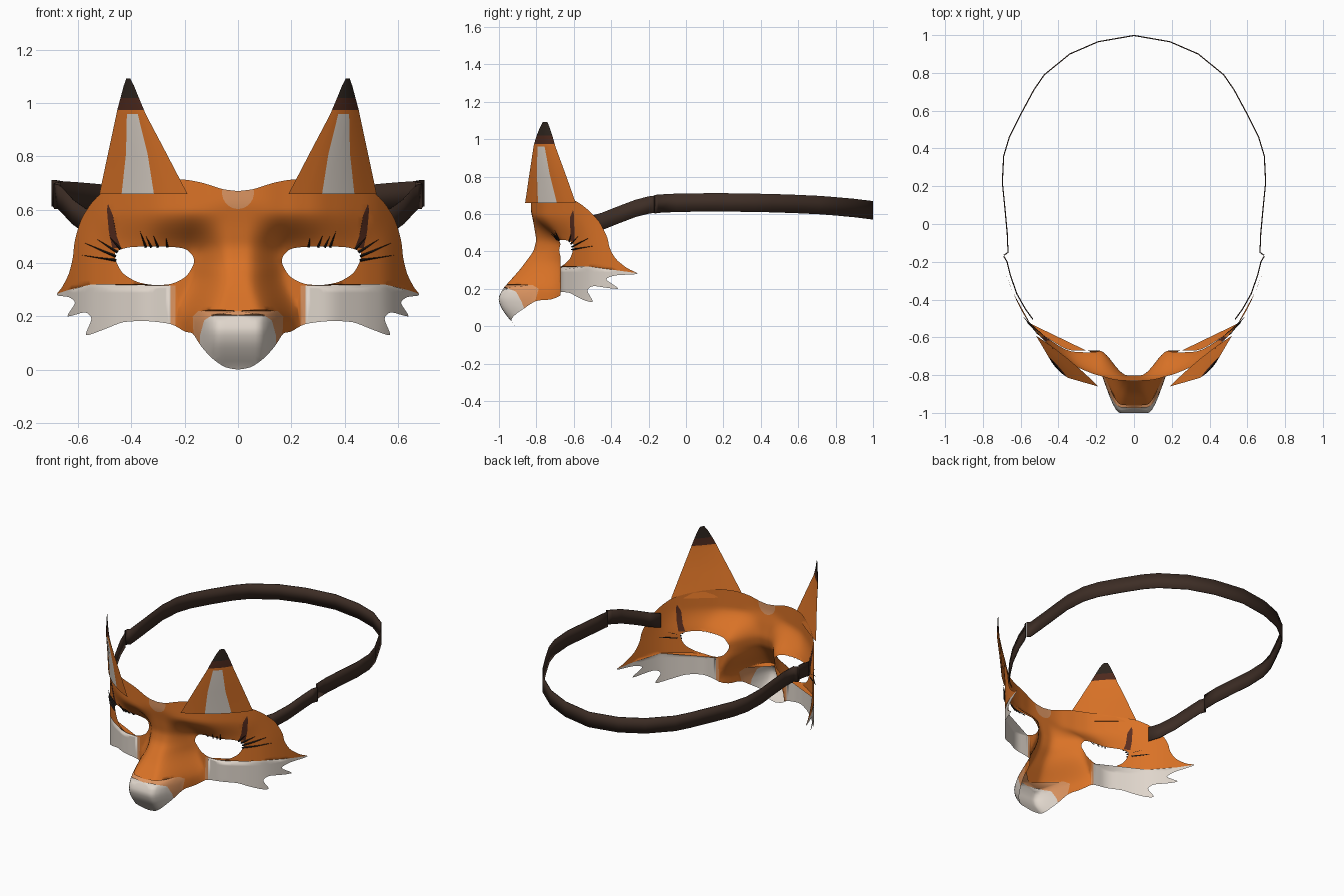
import bpy, bmesh, math
from mathutils import Vector, geometry

if "Cube" in bpy.data.objects:
    bpy.data.objects.remove(bpy.data.objects["Cube"])

COLOURS = {
    "orange": (0.70, 0.17, 0.02), "pale_orange": (0.72, 0.30, 0.12),
    "cream": (0.74, 0.67, 0.60), "brow_brown": (0.10, 0.027, 0.014),
    "ear_brown": (0.075, 0.022, 0.012), "tip_black": (0.027, 0.018, 0.013),
    "strap_brown": (0.048, 0.027, 0.019), "lash_black": (0.01, 0.008, 0.007),
}
MATS = {}
for name, c in COLOURS.items():
    MATS[name] = bpy.data.materials.new(name)
    MATS[name].diffuse_color = (*c, 1)


def make_object(name, verts, faces, mats, indices=None, angle=40, solid=0):
    """Mesh object of the right half, mirrored to the left."""
    me = bpy.data.meshes.new(name)
    me.from_pydata([tuple(v) for v in verts], [], faces)
    for m in mats:
        me.materials.append(MATS[m])
    if indices:
        me.polygons.foreach_set("material_index", indices)
    ob = bpy.data.objects.new(name, me)
    bpy.context.collection.objects.link(ob)
    bpy.ops.object.select_all(action="DESELECT")
    ob.select_set(True)
    bpy.context.view_layer.objects.active = ob
    bpy.ops.object.shade_smooth_by_angle(angle=math.radians(angle))
    mir = ob.modifiers.new("mirror", "MIRROR")
    mir.use_clip = True
    mir.merge_threshold = 0.0005
    if solid:
        s = ob.modifiers.new("thickness", "SOLIDIFY")
        s.thickness = solid
        s.offset = 0
    return ob


def lerp(a, b, t):
    return a + (b - a) * t


def interp(table, x):
    for (x0, y0), (x1, y1) in zip(table, table[1:]):
        if x <= x1:
            return lerp(y0, y1, max(0, (x - x0) / (x1 - x0)))
    (x0, y0), (x1, y1) = table[-2:]
    return lerp(y0, y1, (x - x0) / (x1 - x0))


def soft(table, x, r=0.03):
    return sum(interp(table, x + r * k) for k in (-1, -.5, 0, .5, 1)) / 5


def smooth(a, b, x):
    t = min(1, max(0, (x - a) / (b - a)))
    return t * t * (3 - 2 * t)


def spline(pts, n=4, closed=False):
    """Catmull-Rom points through a 2D list."""
    out, m = [], len(pts)
    for i in range(m if closed else m - 1):
        idx = [(i + k) % m if closed else min(max(i + k, 0), m - 1) for k in (-1, 0, 1, 2)]
        a, b, c, d = (Vector(pts[j]) for j in idx)
        for k in range(n):
            t = k / n
            out.append(b + (c - a) * 0.4 * (t - 2 * t * t + t ** 3)
                       + (c - b) * (3 * t * t - 2 * t ** 3)
                       + (d - b) * 0.4 * (t ** 3 - t * t))
    if not closed:
        out.append(Vector(pts[-1]))
    return out


def inside(p, poly):
    hit = False
    for a, b in zip(poly, poly[1:] + poly[:1]):
        if (a[1] > p[1]) != (b[1] > p[1]):
            if p[0] < a[0] + (b[0] - a[0]) * (p[1] - a[1]) / (b[1] - a[1]):
                hit = not hit
    return hit


# Depth of the face shell: cheeks, forehead and the muzzle ridge
CHEEK = [(0, -.68), (.17, -.67), (.35, -.67), (.45, -.61), (.5, -.575), (.57, -.51),
         (.6, -.45), (.64, -.37), (.68, -.26)]
BROW = [(0, -.825), (.1, -.82), (.2, -.80), (.3, -.76), (.4, -.685), (.5, -.595),
        (.55, -.53), (.6, -.45), (.64, -.37)]
RIDGE = [(0, -.91), (.05, -.955), (.1, -.99), (.15, -1.005), (.2, -.98), (.3, -.89),
         (.4, -.815), (.46, -.80), (.55, -.815), (.62, -.83), (.7, -.83)]


def depth(x, z):
    x = abs(x)
    base = lerp(soft(CHEEK, x), soft(BROW, x), smooth(.43, .6, z))
    k = smooth(.18, .36, z)
    w = 1 - smooth(lerp(.07, .03, k), lerp(.245, .185, k), x)
    return lerp(base, soft(RIDGE, z, .015), w)


# Face shell outline with cheek fur points, eye hole and painted areas
outline = spline([(0, .67), (.06, .678), (.13, .70), (.2, .713), (.3, .715), (.4, .70),
                  (.5, .67), (.55, .625), (.59, .56), (.613, .48), (.62, .42), (.635, .36),
                  (.66, .31), (.68, .28), (.635, .272), (.612, .25), (.64, .2), (.575, .215),
                  (.55, .19), (.57, .13), (.5, .152), (.43, .178), (.34, .182), (.25, .17),
                  (.2, .143), (.17, .135), (.14, .09), (.1, .045), (.05, .01), (0, 0)])
eye = spline([(.165, .40), (.172, .43), (.2, .453), (.26, .461), (.4, .46), (.46, .44),
              (.455, .4), (.43, .36), (.38, .33), (.32, .318), (.25, .322), (.195, .35)],
             closed=True)
disc = [(.06 * math.sin(a * math.pi / 16), .665 - .062 * math.cos(a * math.pi / 16))
        for a in range(0, 13)]
PAINT = [
    (1, [(.235, .1), (.235, .315), (.26, .315), (.26, .1)]),
    (2, [(.253, .1), (.253, .315), (.55, .32), (.64, .298), (.72, .27), (.72, .1)]),
    (1, [(-.01, .22), (.15, .22), (.17, .2), (.165, .08), (.14, -.05), (-.01, -.05)]),
    (2, [(-.01, .204), (.1, .202), (.127, .185), (.142, .13), (.15, -.05), (-.01, -.05)]),
    (1, disc + [(-.01, .75), (-.01, .603)]),
    (3, [(.488, .622), (.47, .58), (.455, .5), (.438, .455), (.472, .457), (.485, .52),
         (.492, .6)]),
]
pts, edges = [], []


def add_loop(loop):
    n = len(pts)
    pts.extend(Vector(p) for p in loop)
    edges.extend((n + i, n + (i + 1) % len(loop)) for i in range(len(loop)))


for loop in [outline, eye] + [p for _, p in PAINT]:
    add_loop(loop)
step = 0.016
for i in range(45):
    for j in range(46):
        p = Vector((i * step, j * step))
        if all((p - q).length > .006 for q in outline + eye):
            pts.append(p)
v2, _, tris, *_ = geometry.delaunay_2d_cdt(pts, edges, [], 0, 1e-5)
faces, cols = [], []
for t in tris:
    c = sum((v2[i] for i in t), Vector((0, 0))) / len(t)
    if c.x < 0 or not inside(c, outline) or inside(c, eye):
        continue
    faces.append(list(t))
    cols.append(next((m for m, poly in reversed(PAINT) if inside(c, poly)), 0))
used = sorted({i for f in faces for i in f})
remap = {i: k for k, i in enumerate(used)}
make_object("face_shell", [(v2[i].x, depth(*v2[i]), v2[i].y) for i in used],
            [[remap[i] for i in f] for f in faces],
            ["orange", "pale_orange", "cream", "brow_brown"], cols, 80)

# Ears: rows of (z, inner x, inner y, outer x, outer y)
ROWS = [(.66, .19, -.86, .52, -.59), (.81, .268, -.838, .488, -.643),
        (.96, .347, -.815, .456, -.698), (.975, .353, -.812, .453, -.702),
        (1.02, .372, -.798, .441, -.715), (1.065, .39, -.78, .429, -.73),
        (1.093, .405, -.765, .419, -.742)]
verts, faces, cols = [], [], []
for z, xi, yi, xo, yo in ROWS:
    k = min(1, (z - .66) / .3)
    gl, gr = lerp(.33, .22, k), lerp(.70, .57, k)
    us = [0, gl / 2, gl, (gl + gr) / 2, gr, (1 + gr) / 2, 1]
    w = math.hypot(xo - xi, yo - yi)
    n = Vector((yo - yi, xi - xo)) / w          # towards the front
    for u, side in [(u, 1) for u in us] + [(u, -.4) for u in us[-2:0:-1]]:
        b = side * .28 * w * u * (1 - u)
        verts.append((lerp(xi, xo, u) + n.x * b, lerp(yi, yo, u) + n.y * b, z))
N = 12
for r in range(len(ROWS) - 1):
    for c in range(N):
        d = (c + 1) % N
        faces.append((r * N + c, r * N + d, r * N + N + d, r * N + N + c))
        cols.append(3 if r >= 4 else 2 if r == 3 else 1 if r < 2 and c in (2, 3) else 0)
faces += [tuple(range(N - 1, -1, -1)), tuple(range(len(verts) - N, len(verts)))]
cols += [0, 3]
make_object("ear", verts, faces, ["orange", "cream", "ear_brown", "tip_black"], cols, 35)


# Head strap and its side tabs
def ribbon(name, path, half):
    vs = [(x, y, z + s * half) for x, y, z in path for s in (-1, 1)]
    fs = [(2 * i, 2 * i + 2, 2 * i + 3, 2 * i + 1) for i in range(len(path) - 1)]
    make_object(name, vs, fs, ["strap_brown"], None, 40, .006)


ribbon("strap_tab", [(.535, -.505, .545), (.575, -.45, .56), (.62, -.37, .592),
                     (.655, -.27, .63), (.672, -.2, .648), (.69, -.17, .652)], .046)
ribbon("head_strap", [(.688, -.165, .652), (.667, -.15, .655), (.671, -.05, .66),
                      (.685, .1, .662), (.697, .22, .662), (.69, .36, .66),
                      (.66, .46, .658), (.6, .58, .654), (.53, .71, .648),
                      (.475, .79, .642), (.34, .9, .632), (.19, .965, .624),
                      (0, .998, .62)], .049)

# Eyelashes: slim spikes from the upper lid
LASHES = [(.265, .458, .27, .495), (.3, .458, .318, .505), (.325, .458, .345, .5),
          (.345, .458, .368, .52), (.44, .452, .485, .50), (.452, .44, .53, .49),
          (.458, .425, .575, .475), (.457, .41, .59, .43)]
verts, faces = [], []
for x0, z0, x1, z1 in LASHES:
    side = Vector((z1 - z0, x0 - x1)).normalized() * .005
    i = len(verts)
    y0 = depth(x0, z0)
    verts += [(x0 + side.x, y0 - .004, z0 + side.y), (x0 - side.x, y0 - .004, z0 - side.y),
              (x0, y0 - .012, z0), (lerp(x0, x1, .5), depth((x0 + x1) / 2, (z0 + z1) / 2) - .016,
                                    lerp(z0, z1, .42)), (x1, depth(x1, z1) - .02, z1)]
    faces += [(i, i + 1, i + 2), (i, i + 2, i + 3), (i + 2, i + 1, i + 3),
              (i, i + 3, i + 4), (i + 3, i + 1, i + 4), (i + 1, i, i + 4)]
make_object("eyelashes", verts, faces, ["lash_black"])

for m in bpy.data.materials:
    if m.users and not m.is_grease_pencil:
        m.use_nodes = True
        m.node_tree.nodes["Principled BSDF"].inputs["Base Color"].default_value = m.diffuse_color
